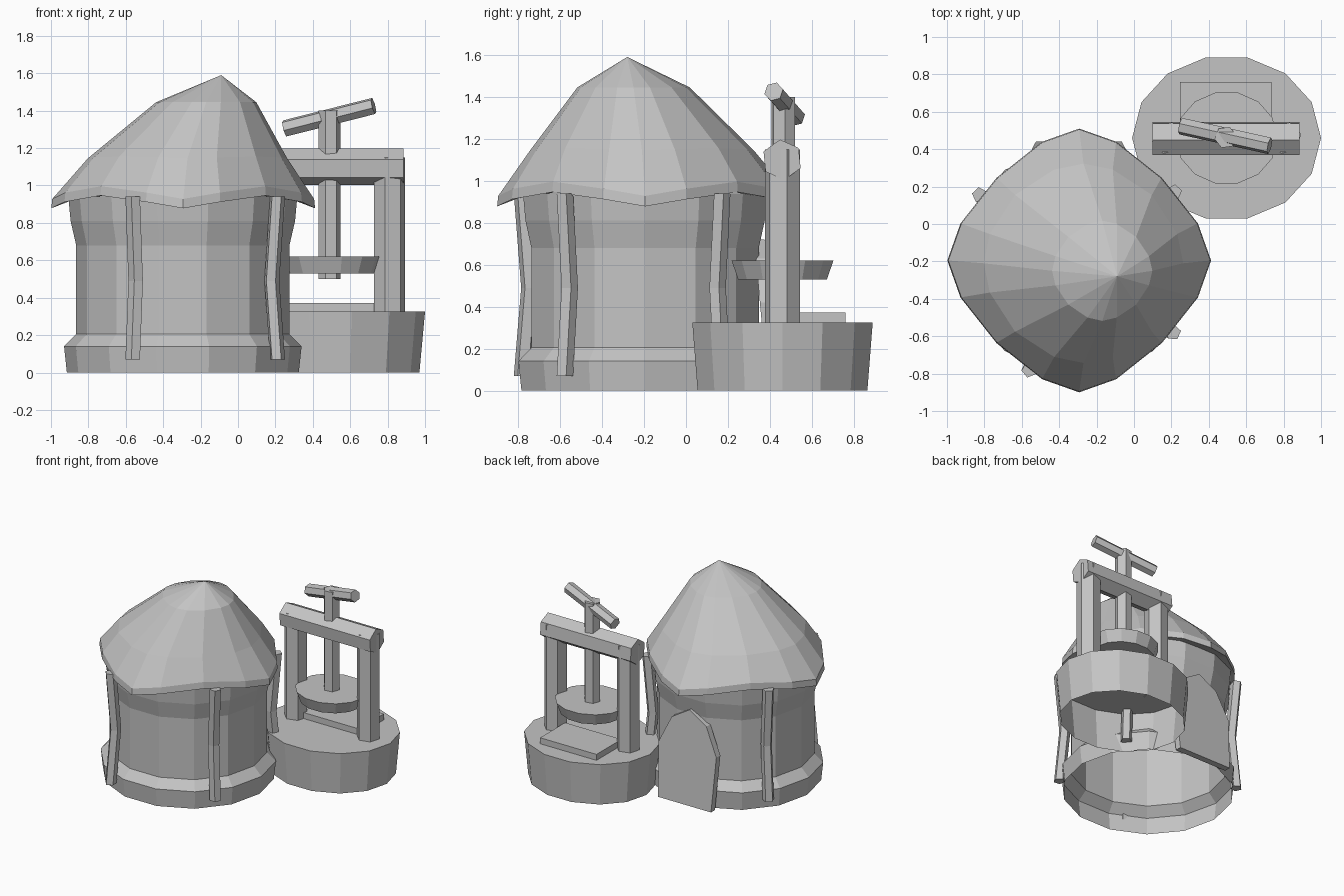
import bpy, bmesh
from math import pi, sin, cos, tau
from mathutils import Vector

cube = bpy.data.objects.get("Cube")
if cube:
    bpy.data.objects.remove(cube, do_unlink=True)

grey = bpy.data.materials.new("plain_grey")
grey.use_nodes = True
colour = (0.55, 0.55, 0.55, 1)
grey.diffuse_color = colour
grey.node_tree.nodes["Principled BSDF"].inputs["Base Color"].default_value = colour


def loft(name, rings, start=True, end=True):
    """Skin equal-sized rings of points, with optional end caps."""
    bm = bmesh.new()
    loops = [[bm.verts.new(p) for p in ring] for ring in rings]
    n = len(loops[0])
    for a, b in zip(loops, loops[1:]):
        for i in range(n):
            j = (i + 1) % n
            bm.faces.new((a[i], a[j], b[j], b[i]))
    if start:
        bm.faces.new(loops[0][::-1])
    if end:
        bm.faces.new(loops[-1])
    bmesh.ops.remove_doubles(bm, verts=bm.verts, dist=1e-5)
    bmesh.ops.recalc_face_normals(bm, faces=bm.faces)
    mesh = bpy.data.meshes.new(name)
    bm.to_mesh(mesh)
    bm.free()
    mesh.materials.append(grey)
    obj = bpy.data.objects.new(name, mesh)
    bpy.context.collection.objects.link(obj)
    return obj


def oval(centre, rx, ry, z, n=14):
    return [(centre[0] + rx * cos(tau * i / n), centre[1] + ry * sin(tau * i / n), z)
            for i in range(n)]


def pole(name, path, r, n=6, turn=0.0):
    """Straight or bent pole with a regular section along a path."""
    path = [Vector(p) for p in path]
    axis = (path[-1] - path[0]).normalized()
    side = Vector((0, 1, 0)) if abs(axis.z) < 0.8 else Vector((1, 0, 0))
    u = (side - axis * side.dot(axis)).normalized()
    v = axis.cross(u)
    angles = [turn + tau * i / n for i in range(n)]
    return loft(name, [[p + (u * cos(a) + v * sin(a)) * r for a in angles] for p in path])


# Hut wall: footing, sloped ledge and flared top, open underneath
hut = (-0.295, -0.195)
wall = [(0.62, 0), (0.635, 0.14), (0.57, 0.205), (0.57, 0.68), (0.6, 0.81), (0.612, 0.94)]
loft("hut_wall", [oval(hut, r, r * 0.975, z) for r, z in wall], False, False)


# Roof: leaning cone whose eave dips at four corners
def roof_ring(centre, r, z, wave, dip):
    ring = []
    for i in range(16):
        a = tau * i / 16
        w = cos(4 * a)
        b = a - 0.09 * sin(4 * a)
        ring.append((centre[0] + (r + wave * w) * cos(b),
                     centre[1] + (r + wave * w) * sin(b), z - dip * w))
    return ring


eave = (-0.293, -0.195)
loft("roof", [
    roof_ring(hut, 0.57, 0.94, 0.01, 0.01),
    roof_ring(eave, 0.665, 0.912, 0.04, 0.034),
    roof_ring(eave, 0.66, 0.962, 0.04, 0.034),
    roof_ring((-0.27, -0.21), 0.525, 1.15, 0.008, 0.005),
    roof_ring((-0.17, -0.25), 0.262, 1.445, 0.006, 0),
    roof_ring((-0.09, -0.28), 0, 1.59, 0, 0)], False, False)

# Bent poles propping up the eave
for name, x, y in (("front_right", -0.56, -0.78), ("front_left", 0.21, -0.58),
                   ("back_left", 0.215, 0.17), ("back_right", -0.825, 0.155)):
    foot = Vector((x, y, 0.07))
    knee = Vector((x, y, 0.49)).lerp(Vector((*hut, 0.49)), 0.06)
    pole("eave_post_" + name, [foot, knee, Vector((x, y, 0.94))], 0.042, 5, x)

# Pointed door slab leaning on the back wall
half = [(0.23, 0), (0.25, 0.42), (0.15, 0.63)]
outline = half + [(0, 0.72)] + [(-x, z) for x, z in half[::-1]]
loft("door", [[(hut[0] + x, y - 0.09 * z, z) for x, z in outline] for y in (0.39, 0.44)])

# Press tub, open underneath
press = (0.495, 0.46)
loft("press_tub", [oval(press, 0.475, 0.415, 0), oval(press, 0.505, 0.441, 0.325)], False, True)

# Board lying on the tub
loft("press_board", [[(x, y, z) for x, y in ((0.245, 0.45), (0.735, 0.45),
                                             (0.735, 0.76), (0.245, 0.76))]
                     for z in (0.32, 0.372)])

# Pressing plate and its screw
loft("press_plate", [oval(press, 0.237, 0.217, 0.53), oval(press, 0.272, 0.249, 0.62)])
pole("press_screw", [(0.49, 0.463, 0.5), (0.49, 0.463, 1.4)], 0.06, 6, 0.15)

# Frame: two uprights and a cross beam
for name, x in (("right", 0.18), ("left", 0.81)):
    pole("frame_upright_" + name, [(x, 0.46, 0.32), (x, 0.46, 1.15)], 0.086, 6, 0.25)
pole("frame_beam", [(0.1, 0.458, 1.1), (0.885, 0.458, 1.1)], 0.097, 6, pi / 6 + 0.1)

# Turning handle
pole("screw_handle", [(0.25, 0.523, 1.305), (0.725, 0.418, 1.425)], 0.046, 6, 0.2)
